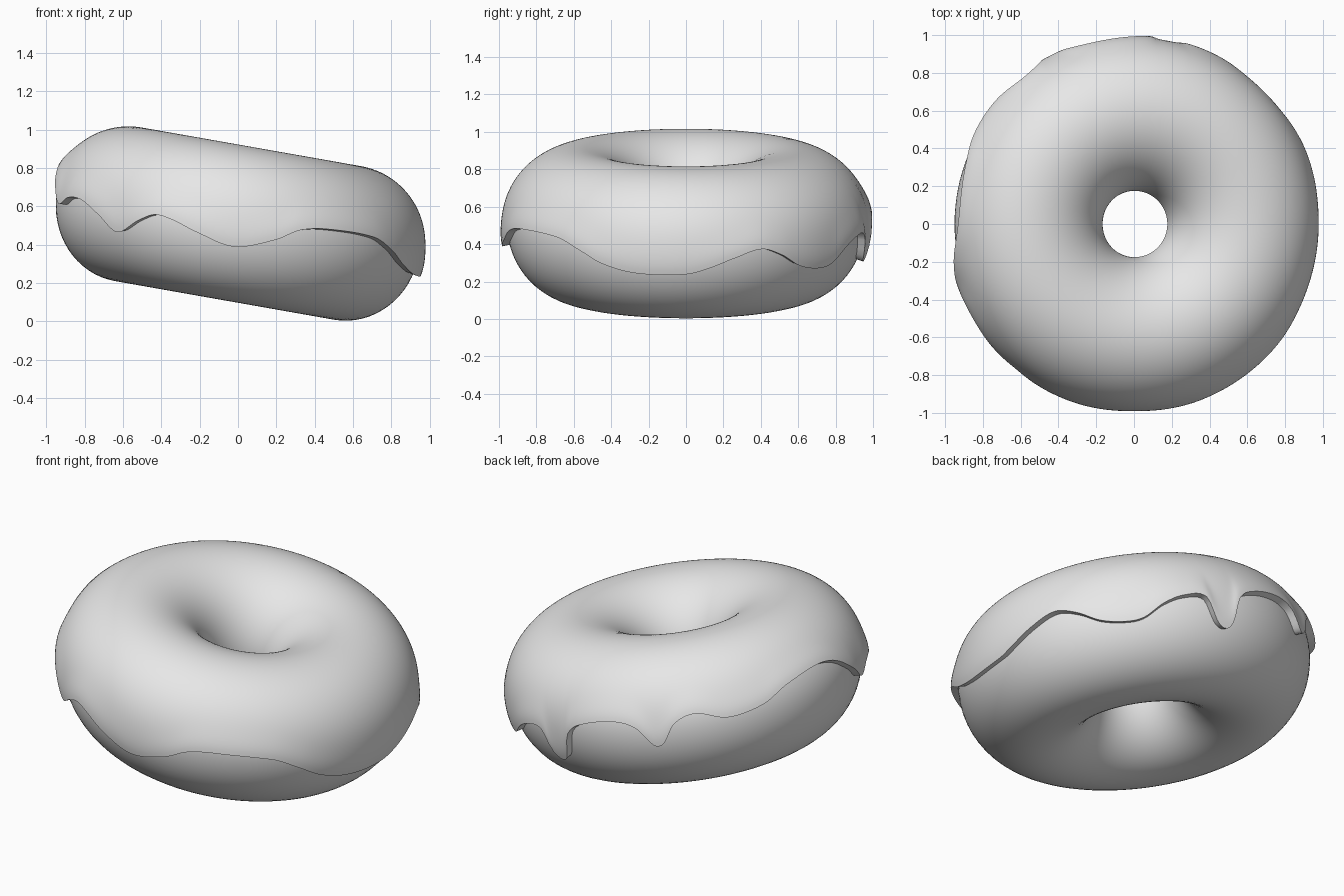
import bpy, bmesh
from math import sin, cos, asin, pi, radians, exp

cube = bpy.data.objects.get("Cube")
if cube:
    bpy.data.objects.remove(cube)

RING = 0.58          # radius of the ring's centre line
TILT = radians(10)
CENTRE = (0, 0, 0.511)

grey = bpy.data.materials.new("light_grey")
grey.use_nodes = True
grey.diffuse_color = (0.8, 0.8, 0.8, 1)
grey.node_tree.nodes["Principled BSDF"].inputs["Base Color"].default_value = (0.8, 0.8, 0.8, 1)

# Icing hem: direction in degrees, height above the ring's middle in hundredths
HEM = [(-90, -12), (-78, -5), (-71, 2), (-62, 5), (-44, 5), (-35, 0), (-27, -6),
       (-16, -10), (0, -10), (7, -7), (15, -2), (24, 2), (31, -2), (38, -9),
       (46, -12), (52, -11), (59, -4), (66, 0), (73, -1), (76, -13), (79, -17),
       (82, -14), (85, 0), (91, 6), (103, 8), (110, 4), (115, -6), (118, -5),
       (122, 5), (129, 9), (139, 4), (151, 6), (161, 12), (175, 15), (184, 12),
       (193, 2), (199, -6), (206, -2), (214, -2), (223, -8), (231, -15),
       (239, -7), (244, -3), (250, -4), (258, -8)]


def hem_height(angle):
    """Smooth periodic curve through the hem points."""
    n = len(HEM)

    def knot(i):
        a, h = HEM[i % n]
        return a + 360 * (i // n), h / 100

    def slope(i):
        (a, h), (b, k) = knot(i - 1), knot(i + 1)
        return (k - h) / (b - a)

    i = max(j for j in range(n) if HEM[j][0] <= angle)
    (a, h), (b, k) = knot(i), knot(i + 1)
    w = b - a
    t = (angle - a) / w
    return (h * (1 + 2 * t) * (1 - t) ** 2 + k * t * t * (3 - 2 * t)
            + slope(i) * w * t * (1 - t) ** 2 + slope(i + 1) * w * t * t * (t - 1))


def section(theta, grow):
    """Radius and height on the ring's cross-section, slightly deeper below."""
    depth = 0.378 if theta > 0 else 0.408
    return RING + (0.378 + grow) * cos(theta), (depth + grow) * sin(theta)


def dough_section(angle, v):
    return section(2 * pi * v, 0) if v < 0.5 else section(2 * pi * (v - 1), 0)


def icing_section(angle, v):
    h = hem_height(angle)
    start = asin(h / (0.405 if h > 0 else 0.435))
    end = pi - asin(0.02 / 0.405)
    theta = start + (end - start) * v
    flare = 0.013 * exp(-(v / 0.08) ** 2)      # hem is a little thicker
    return section(theta, 0.027 + flare)


def ring_object(name, shape, around, across, closed):
    bm = bmesh.new()
    steps = across if closed else across + 1
    rings = []
    for i in range(around):
        angle = -90 + 360 * i / around
        c, s = cos(radians(angle)), sin(radians(angle))
        row = []
        for j in range(steps):
            r, z = shape(angle, j / across)
            row.append(bm.verts.new((r * c, r * s, z)))
        rings.append(row)
    for i in range(around):
        a, b = rings[i], rings[(i + 1) % around]
        for j in range(across):
            k = (j + 1) % steps
            bm.faces.new((a[j], b[j], b[k], a[k]))
    mesh = bpy.data.meshes.new(name)
    bm.normal_update()
    bm.to_mesh(mesh)
    bm.free()
    obj = bpy.data.objects.new(name, mesh)
    bpy.context.collection.objects.link(obj)
    mesh.materials.append(grey)
    obj.location = CENTRE
    obj.rotation_euler = (0, TILT, 0)
    return obj


def smooth(obj):
    bpy.ops.object.select_all(action="DESELECT")
    obj.select_set(True)
    bpy.context.view_layer.objects.active = obj
    bpy.ops.object.shade_smooth_by_angle(angle=radians(40))


# Dough ring
dough = ring_object("dough", dough_section, 128, 64, True)
smooth(dough)

# Icing shell with a dripping hem
icing = ring_object("icing", icing_section, 360, 60, False)
shell = icing.modifiers.new("thickness", "SOLIDIFY")
shell.thickness = 0.045
shell.offset = -1
bpy.context.view_layer.objects.active = icing
icing.select_set(True)
bpy.ops.object.modifier_apply(modifier=shell.name)
smooth(icing)
